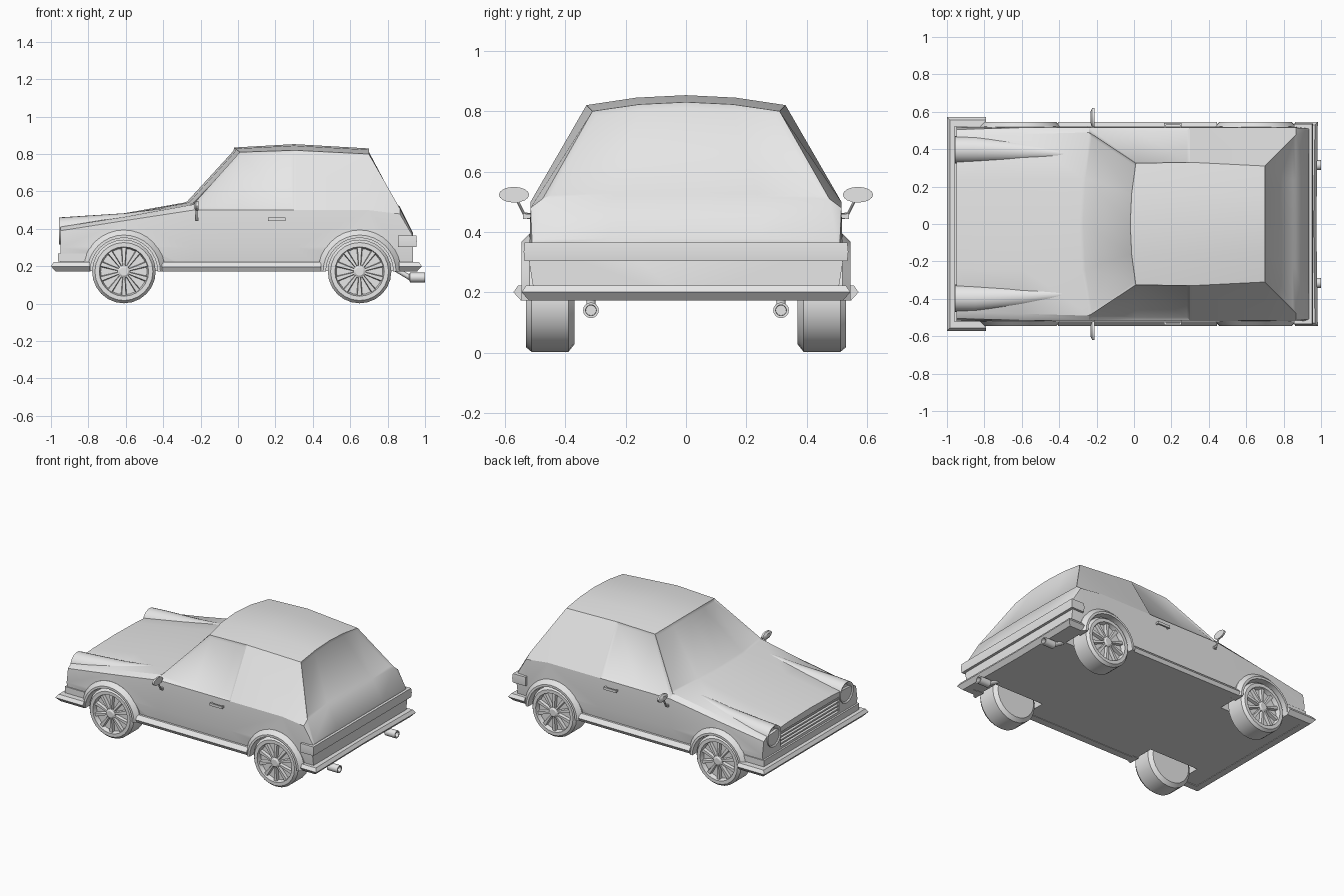
import bpy, bmesh, math
from mathutils import Vector

cube = bpy.data.objects.get("Cube")
if cube:
    bpy.data.objects.remove(cube, do_unlink=True)

GREY = (0.8, 0.8, 0.8, 1)
paint = bpy.data.materials.new("plain grey")
paint.use_nodes = True
paint.diffuse_color = GREY
paint.node_tree.nodes["Principled BSDF"].inputs["Base Color"].default_value = GREY
parts = []


def finish(name, bm, mirror=False):
    bmesh.ops.recalc_face_normals(bm, faces=bm.faces)
    mesh = bpy.data.meshes.new(name)
    bm.to_mesh(mesh)
    bm.free()
    mesh.materials.append(paint)
    ob = bpy.data.objects.new(name, mesh)
    bpy.context.collection.objects.link(ob)
    if mirror:
        mod = ob.modifiers.new("mirror", "MIRROR")
        mod.use_axis = (False, True, False)
    parts.append(ob)
    return ob


def skin(rings):
    """Closed rings joined in order, with capped ends."""
    bm = bmesh.new()
    loops = [[bm.verts.new(p) for p in ring] for ring in rings]
    grid = []
    for a, b in zip(loops, loops[1:]):
        n = len(a)
        grid.append([bm.faces.new((a[i], a[(i + 1) % n], b[(i + 1) % n], b[i])) for i in range(n)])
    bm.faces.new(loops[0])
    bm.faces.new(loops[-1])
    bmesh.ops.recalc_face_normals(bm, faces=bm.faces)
    return bm, grid


def loft(name, rings, mirror=False):
    return finish(name, skin(rings)[0], mirror)


def circle(axis, c, ra, rb=None, n=24):
    rb = rb or ra
    pts = []
    for i in range(n):
        t = math.tau * i / n
        u, v = ra * math.cos(t), rb * math.sin(t)
        pts.append((c[0], c[1] + u, c[2] + v) if axis == "x" else (c[0] + u, c[1], c[2] + v))
    return pts


def box(name, x, y, z, mirror=False):
    ring = lambda h: [(x[0], y[0], h), (x[1], y[0], h), (x[1], y[1], h), (x[0], y[1], h)]
    return loft(name, [ring(z[0]), ring(z[1])], mirror)


def rail(name, path, profile, mirror=False):
    """Sweep an (outward, z) profile along a flat path with mitred corners."""
    pts = [Vector(p) for p in path]
    normals = []
    for a, b in zip(pts, pts[1:]):
        d = (b - a).normalized()
        normals.append(Vector((d.y, -d.x)))
    rings = []
    for i, p in enumerate(pts):
        a, b = normals[max(i - 1, 0)], normals[min(i, len(normals) - 1)]
        m = (a + b) / (1 + a.dot(b))
        rings.append([(p.x + m.x * o, p.y + m.y * o, z) for o, z in profile])
    return loft(name, rings, mirror)


def cut(target, cutter):
    mod = target.modifiers.new("cut", "BOOLEAN")
    mod.operation = "DIFFERENCE"
    mod.solver = "EXACT"
    mod.object = cutter
    bpy.context.view_layer.objects.active = target
    bpy.ops.object.modifier_apply(modifier=mod.name)
    parts.remove(cutter)
    bpy.data.objects.remove(cutter, do_unlink=True)


# Body shell: x, belt y, belt z, top edge y, top edge z, crown, bow
stations = [
    (-0.95, 0.505, 0.39, 0.47, 0.41, 0.02, 0),
    (-0.6, 0.515, 0.445, 0.48, 0.465, 0.02, 0),
    (-0.24, 0.515, 0.5, 0.49, 0.53, 0.01, 0.05),
    (0.01, 0.515, 0.5, 0.325, 0.81, 0.025, 0.03),
    (0.3, 0.515, 0.5, 0.33, 0.82, 0.033, 0),
    (0.7, 0.515, 0.5, 0.31, 0.8, 0.03, 0),
    (0.865, 0.515, 0.48, 0.475, 0.51, 0.01, 0),
    (0.935, 0.51, 0.36, 0.5, 0.375, 0.005, 0),
]
FLOOR = 0.175


def section(x, by, bz, ey, ez, crown, bow):
    half = [(x, 0.5, FLOOR), (x, 0.52, 0.3), (x, by, bz), (x, ey, ez),
            (x - bow * 0.75, ey / 2, ez + crown * 0.75)]
    other = [(px, -py, pz) for px, py, pz in reversed(half)]
    return [(x, 0, FLOOR)] + half + [(x - bow, 0, ez + crown)] + other


bm, grid = skin([section(*s) for s in stations])
TOP = range(4, 8)
windows = [
    [grid[2][i] for i in TOP],             # windscreen
    [grid[5][i] for i in TOP],             # rear window
    [grid[2][3], grid[3][3]],              # side windows
    [grid[2][8], grid[3][8]],
]
for faces in windows:
    bm.normal_update()
    bmesh.ops.inset_region(bm, faces=faces, thickness=0.017, depth=-0.009,
                           use_even_offset=True, use_boundary=True)
body = finish("body", bm)

# Wheel wells and grille opening
AXLES = {"front": -0.61, "rear": 0.65}
HUB = 0.172
for x in AXLES.values():
    for side in (1, -1):
        cut(body, loft("well_cutter", [circle("y", (x, side * y, HUB), 0.19, n=32) for y in (0.34, 0.6)]))
cut(body, box("grille_cutter", (-1, -0.92), (-0.32, 0.32), (0.285, 0.385)))
for i in range(4):
    z = 0.295 + i * 0.024
    box("grille_slat", (-0.945, -0.915), (-0.325, 0.325), (z, z + 0.01))

# Wheels and arch flares
tyre = [(0.145, 0.37), (0.17, 0.39), (0.17, 0.512), (0.155, 0.53), (0.132, 0.53), (0.124, 0.5)]
hub = [(0.034, 0.495), (0.034, 0.522), (0.022, 0.53)]
flare = [(0.18, 0.47), (0.18, 0.545), (0.195, 0.545), (0.222, 0.518), (0.222, 0.47)]
for end, x in AXLES.items():
    loft(end + "_wheel", [circle("y", (x, y, HUB), r) for r, y in tyre], True)
    loft(end + "_hub", [circle("y", (x, y, HUB), r, n=16) for r, y in hub], True)
    for i in range(10):
        t = math.tau * (i + 0.5) / 10
        out, across = Vector((math.cos(t), 0, math.sin(t))), Vector((-math.sin(t), 0, math.cos(t)))
        rings = []
        for r, w, y in ((0.025, 0.007, 0.524), (0.128, 0.016, 0.518)):
            c = Vector((x, 0, HUB)) + out * r
            rings.append([c + across * s * w + Vector((0, d, 0))
                          for s, d in ((-1, 0.498), (1, 0.498), (0.7, y), (-0.7, y))])
        loft(end + "_spoke", rings, True)
    arcs = []
    for i in range(17):
        t = math.pi * i / 16
        arcs.append([(x + r * math.cos(t), y, HUB + r * math.sin(t)) for r, y in flare])
    loft(end + "_arch", arcs, True)

# Headlamp pods running back along the bonnet
pod = [(-0.935, 0.397, 0.388, 0.05), (-0.953, 0.397, 0.388, 0.063), (-0.957, 0.397, 0.388, 0.073),
       (-0.85, 0.397, 0.395, 0.073), (-0.6, 0.388, 0.428, 0.056), (-0.28, 0.368, 0.512, 0.012)]
loft("headlamp_pod", [circle("x", (x, y, z), r) for x, y, z, r in pod], True)

# Bumpers, valance and sills
edge = [(-0.02, 0.172), (0.025, 0.172), (0.05, 0.2), (0.035, 0.222), (-0.02, 0.222)]
rail("front_bumper", [(-0.79, 0.522), (-0.95, 0.522), (-0.95, -0.522), (-0.79, -0.522)], edge)
rail("rear_bumper", [(0.86, -0.495), (0.932, -0.495), (0.925, 0), (0.932, 0.495), (0.86, 0.495)], edge)
lip = [(-0.02, 0.225), (0.012, 0.225), (0.012, 0.268), (-0.02, 0.268)]
rail("front_valance", [(-0.81, 0.51), (-0.95, 0.51), (-0.95, -0.51), (-0.81, -0.51)], lip)
sill = [(-0.02, 0.172), (0.03, 0.172), (0.043, 0.195), (0.02, 0.222), (-0.02, 0.222)]
rail("sill", [(0.445, 0.502), (-0.405, 0.502)], sill, True)

# Tail lamp band wrapping round the corners
band = [(-0.03, 0.303), (0.015, 0.303), (0.018, 0.334), (0.015, 0.365), (-0.03, 0.365)]
rail("tail_lamp_band", [(0.855, -0.52), (0.938, -0.52), (0.938, 0.52), (0.855, 0.52)], band)

# Exhaust pipes
pipe = [(0.84, 0.185, 0.014), (0.915, 0.142, 0.016), (0.92, 0.14, 0.026), (1.0, 0.14, 0.026),
        (1.0, 0.14, 0.018), (0.97, 0.14, 0.017)]
loft("exhaust", [circle("x", (x, 0.315, z), r, n=16) for x, z, r in pipe], True)

# Door mirrors and handles
head = [(-0.233, 0.03, 0.015), (-0.224, 0.05, 0.026), (-0.212, 0.05, 0.026)]
loft("door_mirror", [circle("x", (x, 0.57, 0.523), a, b, 16) for x, a, b in head], True)
stem = [(0.505, 0.45), (0.535, 0.455), (0.562, 0.51)]
loft("mirror_stem", [circle("y", (-0.22, y, z), 0.007, 0.01, 8) for y, z in stem], True)
box("mirror_foot", (-0.23, -0.21), (0.5, 0.527), (0.443, 0.46), True)
box("door_handle", (0.16, 0.255), (0.53, 0.54), (0.443, 0.46), True)
for x in (0.16, 0.245):
    box("handle_mount", (x, x + 0.01), (0.505, 0.535), (0.445, 0.458), True)

# Smooth shading with crisp edges
bpy.ops.object.select_all(action="DESELECT")
for ob in parts:
    ob.select_set(True)
bpy.context.view_layer.objects.active = body
bpy.ops.object.shade_smooth_by_angle(angle=math.radians(30))
